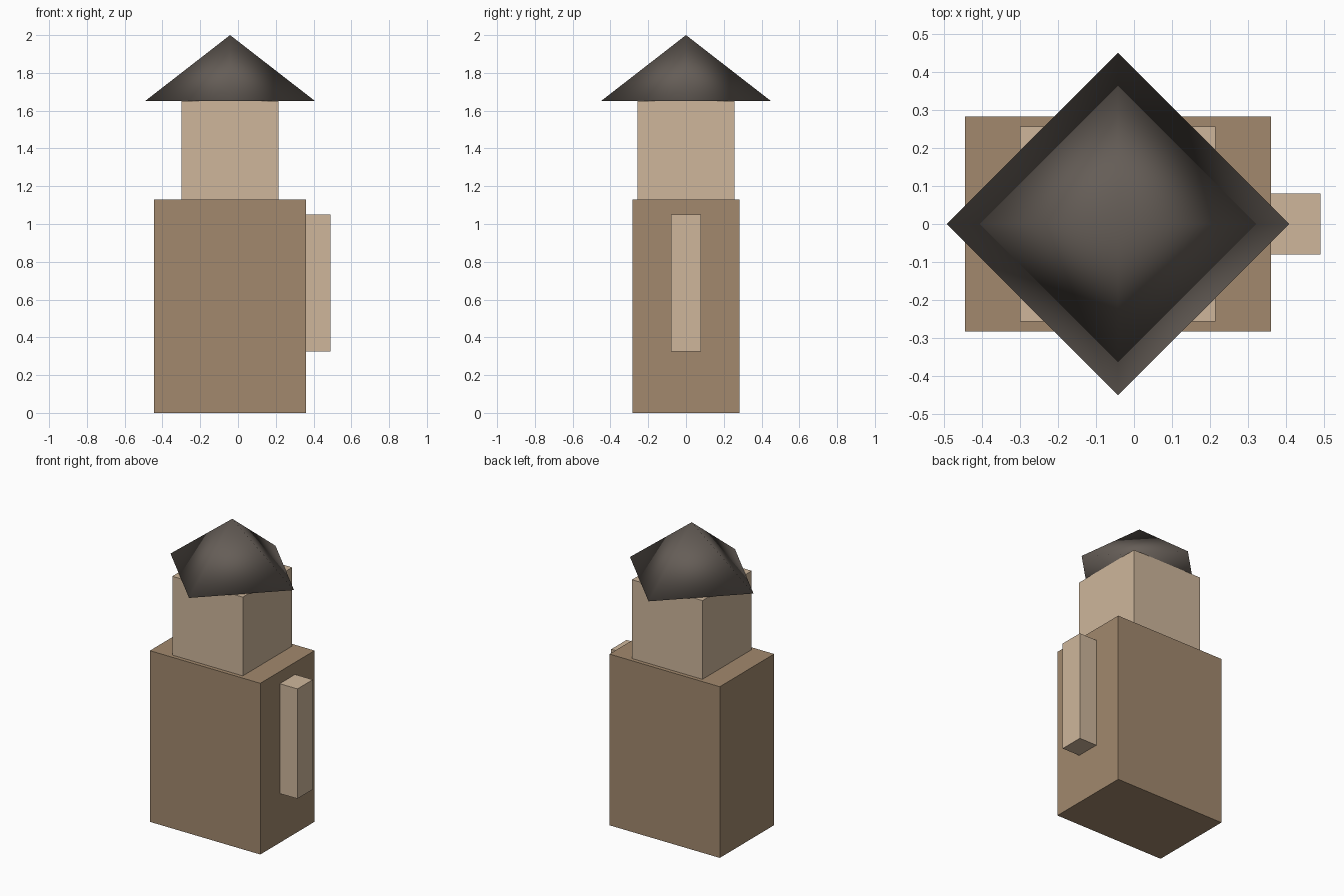
import bpy
import math

if "Cube" in bpy.data.objects:
    bpy.data.objects.remove(bpy.data.objects["Cube"])


def material(name, rgb):
    m = bpy.data.materials.new(name)
    m.diffuse_color = (*rgb, 1)
    m.use_nodes = True
    m.node_tree.nodes["Principled BSDF"].inputs["Base Color"].default_value = m.diffuse_color
    return m


brown = material("brown", (0.36, 0.25, 0.155))
tan = material("tan", (0.62, 0.47, 0.33))
dark = material("dark", (0.13, 0.11, 0.095))


def box(name, lo, hi, mat):
    centre = [(a + b) / 2 for a, b in zip(lo, hi)]
    bpy.ops.mesh.primitive_cube_add(size=1, location=centre)
    ob = bpy.context.object
    ob.name = name
    ob.scale = [b - a for a, b in zip(lo, hi)]
    bpy.ops.object.transform_apply(location=False, rotation=False, scale=True)
    ob.data.materials.append(mat)
    return ob


# Main block, upper block and the strip on the right side
box("body", (-0.445, -0.283, 0), (0.361, 0.283, 1.13), brown)
box("head", (-0.30, -0.257, 1.13), (0.215, 0.257, 1.65), tan)
box("side_strip", (0.361, -0.08, 0.325), (0.49, 0.08, 1.05), tan)

# Four-sided pointed cap, corners on the axes, smooth shaded
bpy.ops.mesh.primitive_cone_add(vertices=4, radius1=0.451, radius2=0, depth=0.35,
                                location=(-0.042, 0, 1.825))
roof = bpy.context.object
roof.name = "roof"
roof.data.materials.append(dark)
bpy.ops.object.shade_smooth()
